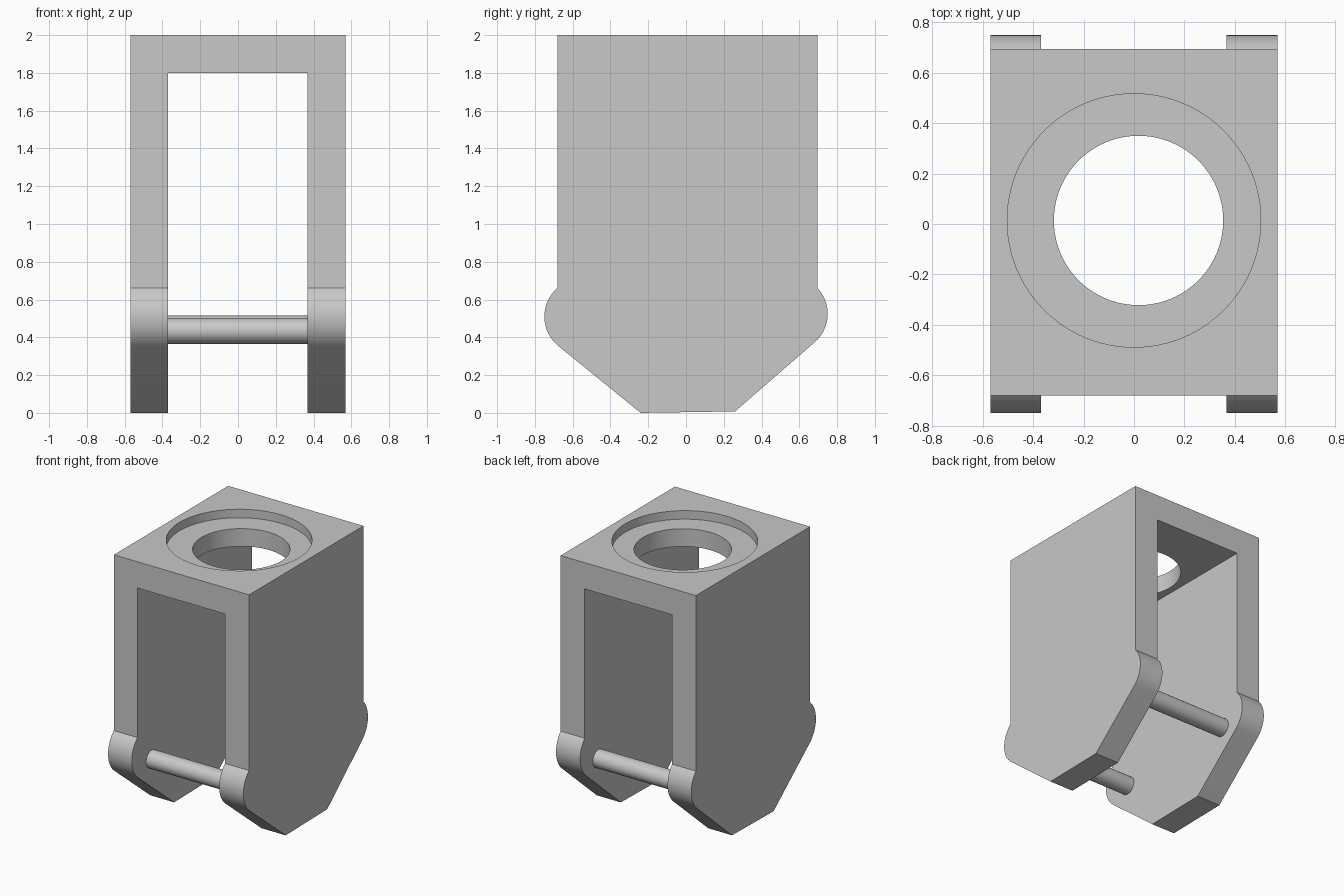
import bpy
import bmesh
from math import sin, cos, radians, pi
from mathutils import Vector

default = bpy.data.objects.get("Cube")
if default:
    bpy.data.objects.remove(default, do_unlink=True)

grey = bpy.data.materials.new("plain grey")
grey.use_nodes = True
grey.diffuse_color = (0.58, 0.58, 0.58, 1)
grey.node_tree.nodes["Principled BSDF"].inputs["Base Color"].default_value = grey.diffuse_color


def make_object(name, bm):
    bmesh.ops.recalc_face_normals(bm, faces=bm.faces)
    mesh = bpy.data.meshes.new(name)
    bm.to_mesh(mesh)
    bm.free()
    mesh.materials.append(grey)
    obj = bpy.data.objects.new(name, mesh)
    bpy.context.collection.objects.link(obj)
    return obj


def prism(name, outline, start, depth):
    """Extrude a closed outline along the depth vector."""
    bm = bmesh.new()
    face = bm.faces.new([bm.verts.new(Vector(p) + Vector(start)) for p in outline])
    side = bmesh.ops.extrude_face_region(bm, geom=[face])
    verts = [v for v in side["geom"] if isinstance(v, bmesh.types.BMVert)]
    bmesh.ops.translate(bm, verts=verts, vec=depth)
    return make_object(name, bm)


def activate(obj):
    bpy.ops.object.select_all(action="DESELECT")
    obj.select_set(True)
    bpy.context.view_layer.objects.active = obj


def smooth(obj):
    activate(obj)
    bpy.ops.object.shade_smooth_by_angle(angle=radians(25))


def cut(obj, cutter):
    cutter.hide_render = True
    mod = obj.modifiers.new("cut", "BOOLEAN")
    mod.operation = "DIFFERENCE"
    mod.solver = "EXACT"
    mod.object = cutter
    activate(obj)
    bpy.ops.object.modifier_apply(modifier=mod.name)
    bpy.data.objects.remove(cutter, do_unlink=True)


def arc(y, z, radius, first, last, steps=16):
    angles = [radians(first + (last - first) * i / steps) for i in range(steps + 1)]
    return [(0, y + radius * cos(a), z + radius * sin(a)) for a in angles]


def disc(radius, count=96):
    return [(radius * cos(2 * pi * i / count), radius * sin(2 * pi * i / count), 0)
            for i in range(count)]


# Frame: side outline with rounded lobes and tapered feet
outline = [(0, 0.695, 2), (0, -0.68, 2)]
outline += arc(-0.549, 0.51, 0.201, 131, 231)
outline += [(0, -0.24, 0), (0, 0.26, 0.008)]
outline += arc(0.55, 0.525, 0.2, -49, 43.5)
frame = prism("clevis_frame", outline, (-0.57, 0, 0), (1.14, 0, 0))

# Slot between the two legs
slot = [(-0.37, 0, -1), (0.367, 0, -1), (0.367, 0, 1.8), (-0.37, 0, 1.8)]
cut(frame, prism("slot_cutter", slot, (0, -2, 0), (0, 4, 0)))

# Stepped bore in the top plate
cut(frame, prism("recess_cutter", disc(0.503), (0, 0.014, 1.935), (0, 0, 1)))
cut(frame, prism("hole_cutter", disc(0.336), (0.018, 0.014, 1.5), (0, 0, 1)))
smooth(frame)

# Cross pins between the lobes
for name, y, z in (("front_pin", -0.51, 0.434), ("back_pin", 0.53, 0.447)):
    circle = [(0, y + p[0], z + p[1]) for p in disc(0.068, 40)]
    smooth(prism(name, circle, (-0.4, 0, 0), (0.8, 0, 0)))
